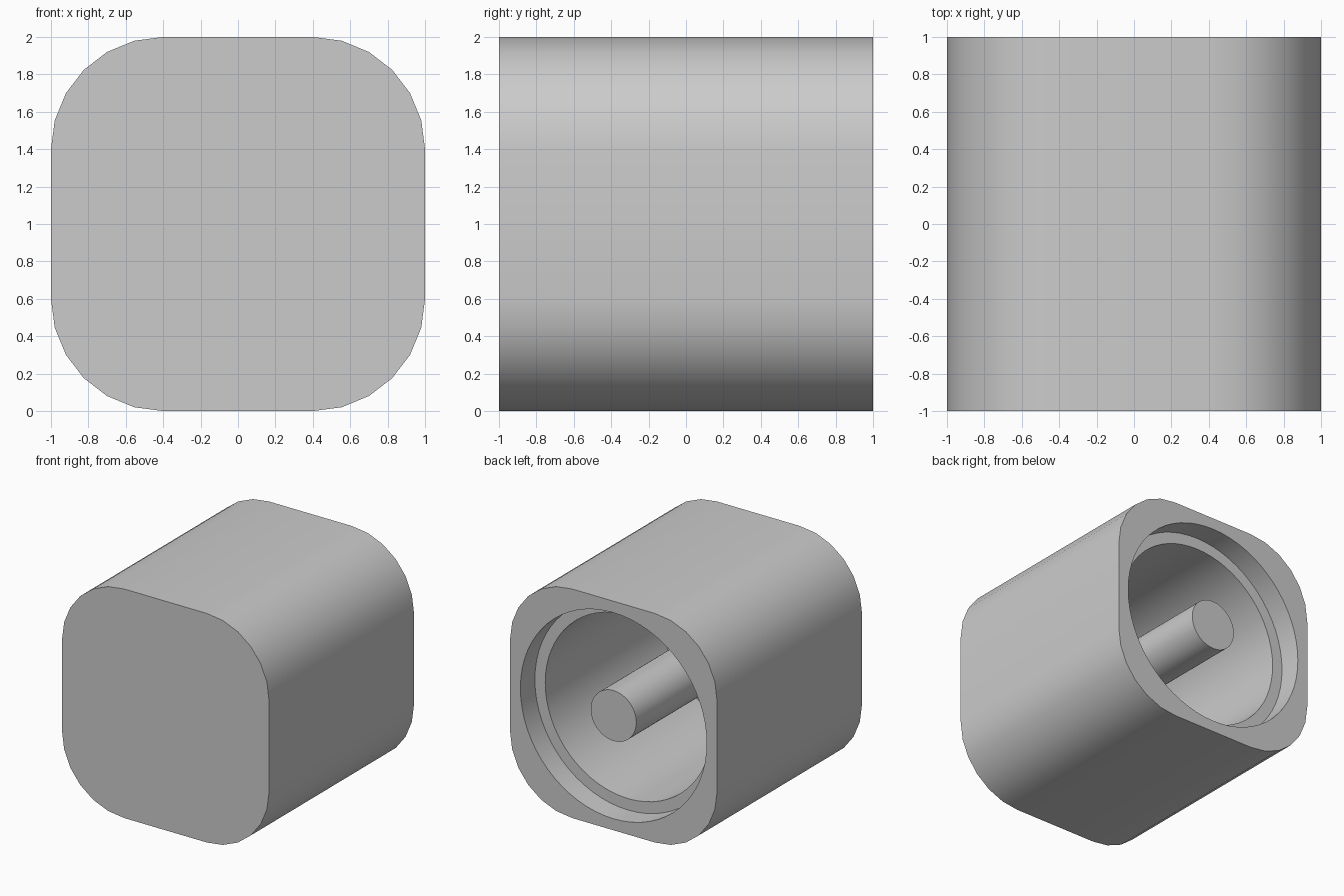
import bpy
import bmesh
from math import radians, cos, sin, tau

if "Cube" in bpy.data.objects:
    bpy.data.objects.remove(bpy.data.objects["Cube"], do_unlink=True)

grey = bpy.data.materials.new("light_grey")
grey.use_nodes = True
colour = (0.6, 0.6, 0.6, 1)
grey.diffuse_color = colour
grey.node_tree.nodes["Principled BSDF"].inputs["Base Color"].default_value = colour


def loft(name, rings):
    """Solid through closed rings of points, capped at both ends."""
    bm = bmesh.new()
    loops = [[bm.verts.new(p) for p in ring] for ring in rings]
    n = len(loops[0])
    for a, b in zip(loops, loops[1:]):
        for i in range(n):
            j = (i + 1) % n
            bm.faces.new((a[i], a[j], b[j], b[i]))
    bm.faces.new(loops[0])
    bm.faces.new(loops[-1])
    bmesh.ops.recalc_face_normals(bm, faces=bm.faces)
    mesh = bpy.data.meshes.new(name)
    bm.to_mesh(mesh)
    bm.free()
    obj = bpy.data.objects.new(name, mesh)
    bpy.context.collection.objects.link(obj)
    mesh.materials.append(grey)
    return obj


def circle(radius, y, sides=64):
    return [(radius * cos(tau * i / sides), y, 1 + radius * sin(tau * i / sides))
            for i in range(sides)]


def rounded_square(y, half=1.0, radius=0.6, steps=6):
    points = []
    c = half - radius
    for corner, (sx, sz) in enumerate([(1, 1), (-1, 1), (-1, -1), (1, -1)]):
        for k in range(steps + 1):
            a = radians(90) * (corner + k / steps)
            points.append((sx * c + radius * cos(a), y, 1 + sz * c + radius * sin(a)))
    return points


def activate(obj):
    bpy.ops.object.select_all(action="DESELECT")
    obj.select_set(True)
    bpy.context.view_layer.objects.active = obj


# Rounded square housing, closed at the front
housing = loft("housing", [rounded_square(-1), rounded_square(1)])

# Stepped round bore opening to the back
bore = loft("bore_cutter", [circle(0.8, -0.8), circle(0.8, 0.8),
                            circle(0.9, 0.8), circle(0.9, 1.2)])
cut = housing.modifiers.new("bore", "BOOLEAN")
cut.operation = "DIFFERENCE"
cut.solver = "EXACT"
cut.object = bore
activate(housing)
bpy.ops.object.modifier_apply(modifier=cut.name)
bpy.data.objects.remove(bore, do_unlink=True)

# Centre pin, rooted in the front wall and flush with the back
pin = loft("centre_pin", [circle(0.22, -0.85), circle(0.22, 1)])

for part in (housing, pin):
    activate(part)
    bpy.ops.object.shade_smooth_by_angle(angle=radians(30))
